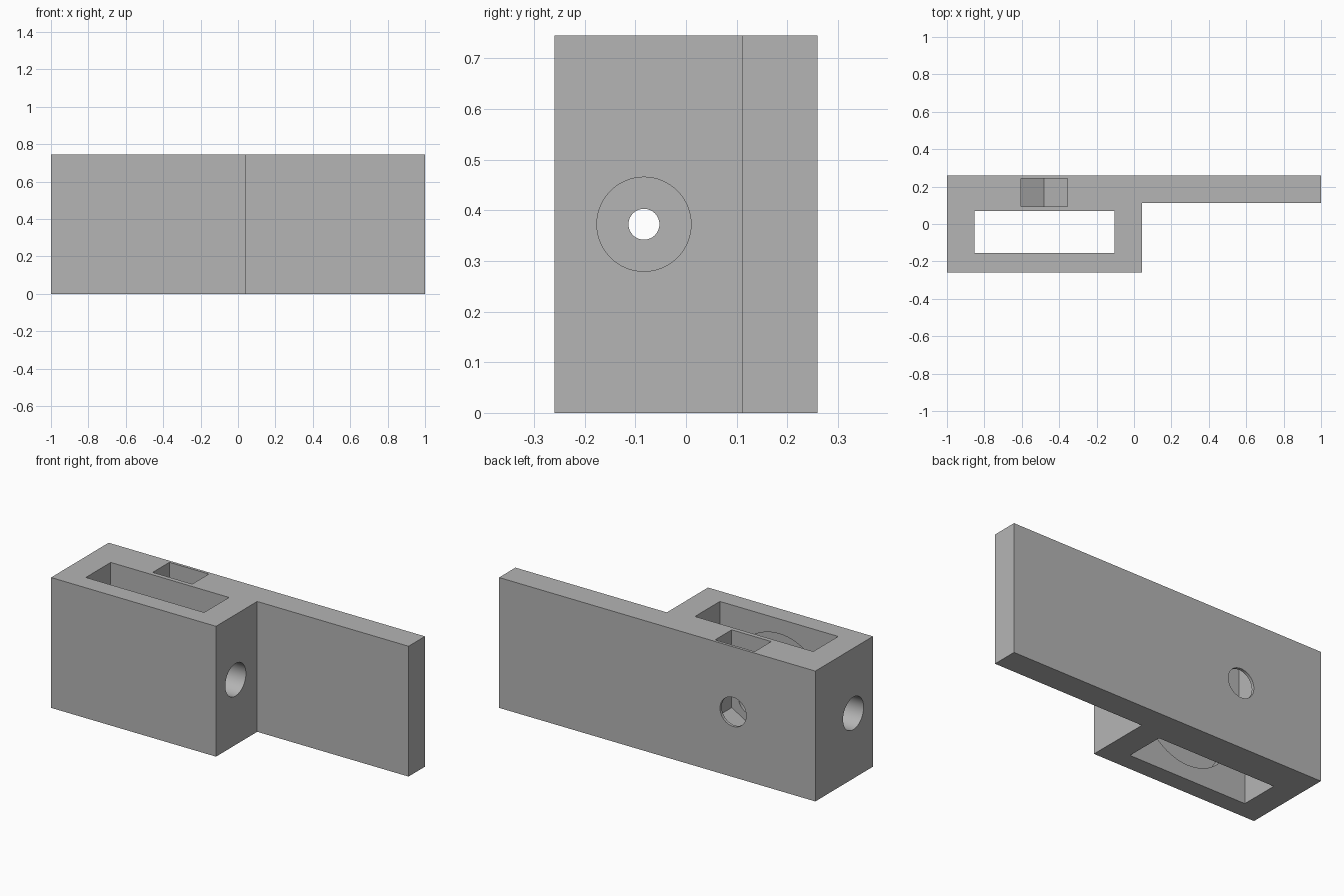
import bpy
import bmesh
import math
from mathutils import Vector

cube = bpy.data.objects.get("Cube")
if cube:
    bpy.data.objects.remove(cube, do_unlink=True)

HEIGHT = 0.745
MID = HEIGHT / 2
BOLT_X = -0.48      # centre of the nut pocket and clamp bolt
ROD_Y = -0.083      # axis of the rod holes

grey = bpy.data.materials.new("plain grey")
grey.use_nodes = True
grey.diffuse_color = (0.46, 0.46, 0.46, 1)
grey.node_tree.nodes["Principled BSDF"].inputs["Base Color"].default_value = grey.diffuse_color


def prism(name, outline, direction):
    """Extrude a closed planar outline along a direction."""
    bm = bmesh.new()
    face = bm.faces.new([bm.verts.new(p) for p in outline])
    ext = bmesh.ops.extrude_face_region(bm, geom=[face])
    top = [v for v in ext["geom"] if isinstance(v, bmesh.types.BMVert)]
    bmesh.ops.translate(bm, verts=top, vec=Vector(direction))
    bmesh.ops.recalc_face_normals(bm, faces=bm.faces)
    mesh = bpy.data.meshes.new(name)
    bm.to_mesh(mesh)
    bm.free()
    mesh.materials.append(grey)
    obj = bpy.data.objects.new(name, mesh)
    bpy.context.collection.objects.link(obj)
    return obj


def circle(radius, steps=64):
    return [(radius * math.cos(2 * math.pi * i / steps),
             radius * math.sin(2 * math.pi * i / steps)) for i in range(steps)]


def bore_x(name, radius, x0, x1):
    return prism(name, [(x0, ROD_Y + a, MID + b) for a, b in circle(radius)], (x1 - x0, 0, 0))


def bore_y(name, radius, y0, y1):
    return prism(name, [(BOLT_X + a, y0, MID + b) for a, b in circle(radius)], (0, y1 - y0, 0))


# Block with the long mounting plate along its back
plan = [(-1, -0.26), (0.043, -0.26), (0.043, 0.112), (1, 0.112), (1, 0.26), (-1, 0.26)]
body = prism("clamp_body", [(x, y, 0) for x, y in plan], (0, 0, HEIGHT))

# Vertical slot right through the block
slot = [(-0.853, -0.156), (-0.105, -0.156), (-0.105, 0.069), (-0.853, 0.069)]
cutters = [prism("slot_cutter", [(x, y, -0.1) for x, y in slot], (0, 0, HEIGHT + 0.2))]

# Nut pocket, open at the top with a hexagonal V floor
half = 0.125
slope = half / math.sqrt(3)
nut = [(-half, HEIGHT + 0.1), (-half, MID - slope), (0, MID - 2 * slope),
       (half, MID - slope), (half, HEIGHT + 0.1)]
cutters.append(prism("nut_cutter", [(BOLT_X + x, 0.094, z) for x, z in nut], (0, 0.15, 0)))

# Bolt hole from the back into the slot, and round recess in the slot's front wall
cutters.append(bore_y("bolt_cutter", 0.083, 0.0, 0.4))
cutters.append(bore_y("recess_cutter", 0.288, -0.234, -0.1))

# Blind rod holes at both ends, joined by a narrow through hole
cutters.append(bore_x("right_rod_cutter", 0.093, -0.09, 0.2))
cutters.append(bore_x("left_rod_cutter", 0.093, -1.2, -0.868))
cutters.append(bore_x("through_cutter", 0.0305, -1.3, 0.3))

bpy.ops.object.select_all(action="DESELECT")
body.select_set(True)
bpy.context.view_layer.objects.active = body
for cutter in cutters:
    cutter.hide_render = True
    mod = body.modifiers.new(cutter.name, "BOOLEAN")
    mod.operation = "DIFFERENCE"
    mod.solver = "EXACT"
    mod.object = cutter
    bpy.ops.object.modifier_apply(modifier=mod.name)
    bpy.data.objects.remove(cutter, do_unlink=True)

bpy.ops.object.shade_smooth_by_angle(angle=math.radians(25))
